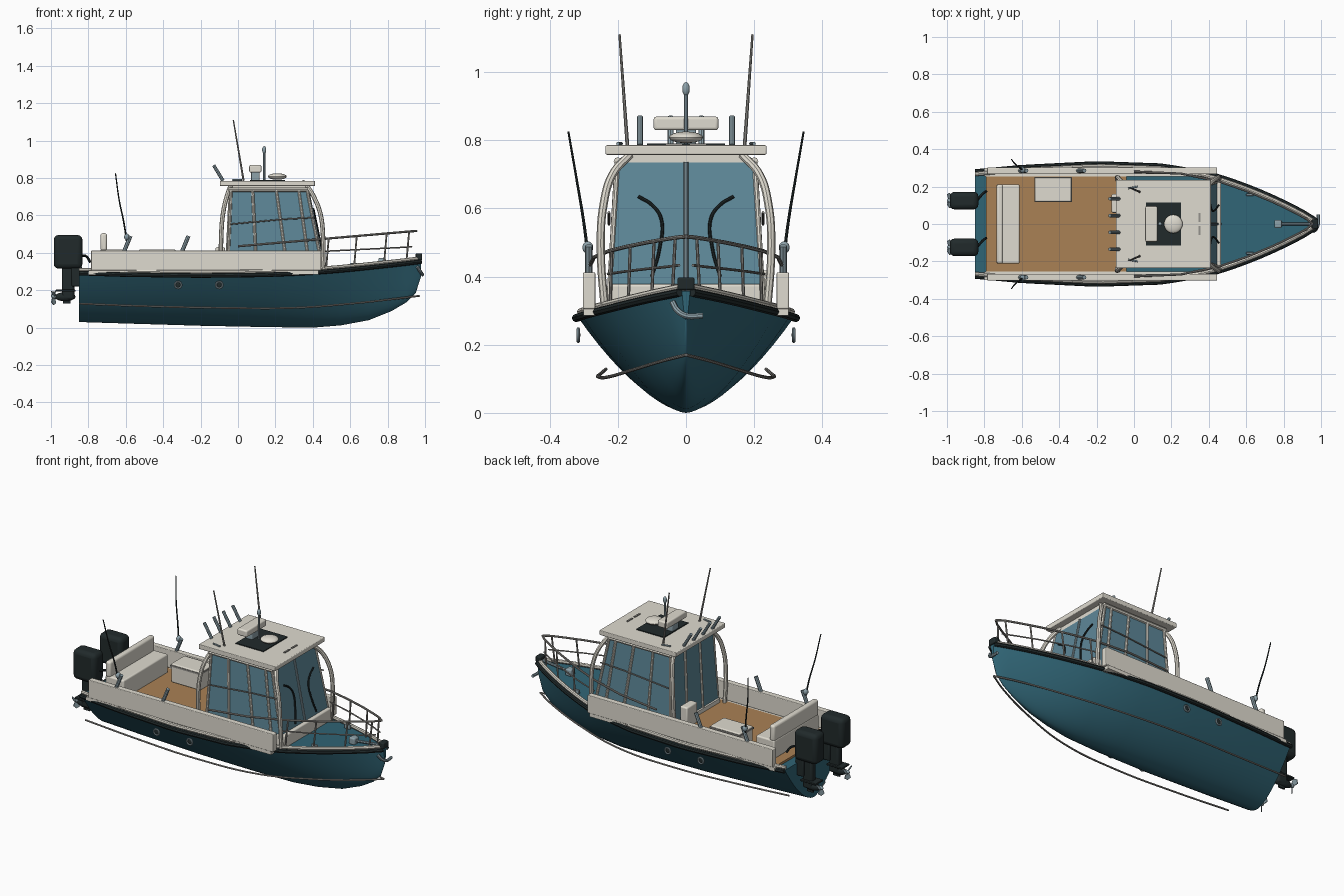
import bpy, bmesh, math
from mathutils import Vector

if "Cube" in bpy.data.objects:
    bpy.data.objects.remove(bpy.data.objects["Cube"], do_unlink=True)


def material(name, r, g, b):
    m = bpy.data.materials.new(name)
    m.use_nodes = True
    m.diffuse_color = (r, g, b, 1)
    m.node_tree.nodes["Principled BSDF"].inputs["Base Color"].default_value = (r, g, b, 1)
    return m


TEAL = material("teal paint", .03, .13, .18)
WHITE = material("off white", .74, .71, .63)
WOOD = material("teak", .4, .22, .09)
GLASS = material("blue glass", .11, .24, .31)
BLACK = material("black", .015, .023, .024)
METAL = material("steel", .27, .36, .4)
GREY = material("warm grey", .3, .29, .27)


def finish(ob, mat, bevel=0, angle=40):
    ob.data.materials.append(mat)
    bpy.ops.object.select_all(action='DESELECT')
    bpy.context.view_layer.objects.active = ob
    ob.select_set(True)
    if ob.type == 'CURVE':
        bpy.ops.object.convert(target='MESH')
    if bevel:
        mod = ob.modifiers.new("rounding", 'BEVEL')
        mod.width, mod.segments = bevel, 3
    bpy.ops.object.shade_smooth_by_angle(angle=math.radians(angle))
    return ob


def mesh_object(name, bm, mat, bevel=0):
    bmesh.ops.recalc_face_normals(bm, faces=bm.faces)
    me = bpy.data.meshes.new(name)
    bm.to_mesh(me)
    bm.free()
    ob = bpy.data.objects.new(name, me)
    bpy.context.collection.objects.link(ob)
    return finish(ob, mat, bevel)


def box(name, x, y, z, mat, bevel=0):
    bm = bmesh.new()
    bmesh.ops.create_cube(bm, size=1)
    for v in bm.verts:
        v.co = [r[0] + (c + .5) * (r[1] - r[0]) for c, r in zip(v.co, (x, y, z))]
    return mesh_object(name, bm, mat, bevel)


def ball(name, centre, scale, mat):
    bm = bmesh.new()
    bmesh.ops.create_uvsphere(bm, u_segments=20, v_segments=12, radius=1)
    for v in bm.verts:
        v.co = [c + s * k for c, s, k in zip(centre, scale, v.co)]
    return mesh_object(name, bm, mat)


def tube(name, pts, r, mat, smooth=False, tip=1, closed=False):
    cu = bpy.data.curves.new(name, 'CURVE')
    cu.dimensions, cu.bevel_depth, cu.bevel_resolution = '3D', r, 2
    cu.use_fill_caps, cu.resolution_u = True, 6
    sp = cu.splines.new('BEZIER' if smooth else 'POLY')
    points = sp.bezier_points if smooth else sp.points
    points.add(len(pts) - 1)
    for i, (p, q) in enumerate(zip(points, pts)):
        p.co = q if smooth else (*q, 1)
        p.radius = 1 + (tip - 1) * i / (len(pts) - 1)
        if smooth:
            p.handle_left_type = p.handle_right_type = 'AUTO'
    sp.use_cyclic_u = closed
    ob = bpy.data.objects.new(name, cu)
    bpy.context.collection.objects.link(ob)
    return finish(ob, mat)


def flip(pts, s):
    return [(x, s * y, z) for x, y, z in pts]


SIDES = (("left", 1), ("right", -1))

# Hull stations: x, half beam, keel height, sheer height
STATIONS = [(-.85, .275, .03, .295), (-.6, .298, .022, .287), (-.2, .318, .01, .282),
            (.15, .306, .003, .286), (.4, .265, 0, .298), (.55, .217, .012, .31),
            (.7, .158, .04, .325), (.82, .102, .088, .338), (.9, .06, .135, .347),
            (.95, .032, .185, .353), (.978, .012, .27, .357)]


def station(x):
    for a, b in zip(STATIONS, STATIONS[1:]):
        if x <= b[0]:
            t = (x - a[0]) / (b[0] - a[0])
            return [p + (q - p) * t for p, q in zip(a, b)]
    return list(STATIONS[-1])


def edge(inset, up, start=-.85, end=.978, n=24):
    out = []
    for i in range(n + 1):
        x, b, k, s = station(start + (end - start) * i / n)
        out.append((x, max(b - inset, .004), s + up))
    return out


bm = bmesh.new()
N = 12
rings = []
for x, b, k, s in STATIONS:
    half = [(b * (j / N) ** 1.2, k + (s - k) * (j / N) ** 2) for j in range(N + 1)]
    prof = [(-y, z) for y, z in half[:0:-1]] + half
    rings.append([bm.verts.new((x, y, z)) for y, z in prof])
for a, b in zip(rings, rings[1:]):
    for j in range(2 * N):
        bm.faces.new((a[j], a[j + 1], b[j + 1], b[j]))
    bm.faces.new((a[-1], a[0], b[0], b[-1]))
bm.faces.new(rings[0])
bm.faces.new(rings[-1])
mesh_object("hull_and_deck", bm, TEAL)

# Rails and fittings along the hull
for side, s in SIDES:
    tube(side + "_rub_rail", flip(edge(-.006, -.004), s), .012, BLACK)
    tube(side + "_toe_rail", flip(edge(.008, .014), s), .011, WHITE)
    spray = [(-.85, .235, .128), (-.5, .25, .115), (-.1, .258, .106), (.3, .225, .106),
             (.6, .15, .128), (.85, .06, .155), (.97, 0, .17)]
    tube(side + "_spray_rail", flip(spray, s), .005, GREY, True)
    box(side + "_bulwark", (-.785, .445), sorted((s * .266, s * .302)), (.305, .412), WHITE, .004)
    box(side + "_side_deck", (-.8, .43), sorted((s * .255, s * .3)), (.285, .306), WHITE)
    for x in (-.32, -.1):
        ring = [(x + .018 * math.cos(a), s * .316, .228 + .018 * math.sin(a))
                for a in (i * math.pi / 8 for i in range(16))]
        tube(side + "_porthole_ring", ring, .005, METAL, closed=True)
        ball(side + "_porthole_glass", (x, s * .314, .228), (.017, .004, .017), BLACK)

# Cockpit
box("cockpit_floor", (-.79, -.04), (-.266, .266), (.28, .306), WOOD)
box("bench_seat", (-.735, -.612), (-.212, .212), (.306, .418), WHITE, .008)
box("bench_back", (-.735, -.7), (-.212, .212), (.41, .505), WHITE, .012)
box("storage_box", (-.53, -.335), (.12, .247), (.306, .418), WHITE, .006)
box("storage_box_lid", (-.533, -.332), (.117, .25), (.4, .41), GREY)
box("rear_step_seat", (-.12, -.07), (.06, .16), (.306, .43), WHITE, .008)

# Cabin glass: tapered block
Z0, Z1 = .3, .735


def wall(z):
    t = (z - Z0) / (Z1 - Z0)
    return -.06 + .02 * t, .46 - .088 * t, .225 - .025 * t


bm = bmesh.new()
bmesh.ops.create_cube(bm, size=2)
for v in bm.verts:
    z = Z1 if v.co.z > 0 else Z0
    rear, front, y = wall(z)
    v.co = (front if v.co.x > 0 else rear, y * v.co.y, z)
mesh_object("cabin_glass", bm, GLASS)
box("cabin_header", (-.045, .372), (-.17, .17), (.733, .765), WHITE)
box("roof", (-.097, .412), (-.236, .236), (.757, .785), WHITE, .004)
box("windshield_sill", (.41, .465), (-.225, .225), (.3, .378), WHITE, .008)
box("rear_sill", (-.07, -.04), (-.225, .225), (.3, .33), WHITE)

# Cabin frames, mullions and wipers
for side, s in SIDES:
    front = [(.455, .238, .3), (.455, .25, .48), (.44, .242, .61), (.405, .215, .7), (.37, .165, .757)]
    rear = [(-.09, .238, .3), (-.09, .25, .48), (-.08, .242, .61), (-.06, .215, .7), (-.04, .165, .757)]
    tube(side + "_front_frame", flip(front, s), .012, WHITE, True)
    tube(side + "_rear_frame", flip(rear, s), .012, WHITE, True)
    tube(side + "_upper_frame", flip([(-.05, .2, .738), (.375, .2, .738)], s), .012, WHITE)
    for low, high in ((-.055, -.037), (.1, .078), (.265, .205), (.385, .325), (.455, .37)):
        tube(side + "_mullion", flip([(low, .227, Z0), (high, .202, Z1)], s), .008, WHITE)
    tube(side + "_cabin_rail", flip([(-.04, .226, .553), (.25, .226, .58), (.41, .226, .588)], s), .004, GREY)
    tube(side + "_rear_post", flip([(-.062, .075, Z0), (-.042, .07, Z1)], s), .008, WHITE)
    wiper = [(wall(z)[1] + .012, y, z) for y, z in ((.14, .635), (.1, .61), (.073, .57), (.078, .48), (.1, .4))]
    tube(side + "_wiper", flip(wiper, s), .005, BLACK, True)
    tube(side + "_grab_rail", flip([(.02, .2, .79), (-.03, .19, .79)], s), .005, METAL)
tube("windshield_post", [(.462, 0, Z0), (.374, 0, Z1)], .007, METAL)

# Roof equipment
box("roof_plate", (.065, .25), (-.115, .115), (.783, .79), BLACK)
box("radar_bar", (.06, .125), (-.095, .095), (.829, .869), WHITE, .008)
box("radar_pedestal", (.07, .115), (-.03, .03), (.785, .832), METAL, .005)
ball("satellite_dome", (.21, 0, .808), (.05, .05, .017), WHITE)
tube("mast", [(.14, 0, .785), (.14, 0, .94)], .006, METAL)
ball("mast_light", (.14, 0, .95), (.011, .011, .02), METAL)
for y in (-.135, -.045, .045, .135):
    tube("roof_rod_holder", [(-.08, y, .785), (-.13, y, .868)], .009, METAL)
for side, s in SIDES:
    tube(side + "_antenna", flip([(.03, .172, .785), (-.025, .195, 1.11)], s), .006, GREY, tip=.6)
    box(side + "_roof_vent", (.345, .355), sorted((s * .01, s * .06)), (.785, .79), GREY)

# Fishing gear on the bulwarks
for side, s in SIDES:
    for x in (-.575, -.265):
        tube(side + "_rod_holder", flip([(x - .035, .285, .405), (x, .285, .49)], s), .011, METAL)
    rod = [(-.592, .285, .44), (-.61, .3, .56), (-.635, .32, .68), (-.655, .345, .825)]
    tube(side + "_fishing_rod", flip(rod, s), .005, BLACK, True, .6)
    ball(side + "_reel", (-.595, s * .288, .485), (.014, .016, .018), METAL)

# Bow rails
for side, s in SIDES:
    def rail(x, z):
        return (x, max(station(x)[1] - .02, .0), z)
    xs = [.0, .25, .45, .6, .75, .86, .92]
    top = [rail(x, .435 + .082 * x / .95) for x in xs]
    top = [(x, min(y, .28), z) for x, y, z in top] + [(.955, 0, .517)]
    low = [rail(x, .385 + .05 * x) for x in xs[2:-1]] + [(.93, .02, .433)]
    tube(side + "_bow_rail", flip(top, s), .006, GREY)
    tube(side + "_lower_bow_rail", flip(low, s), .004, GREY)
    for x in (.47, .62, .78, .9):
        foot = rail(x, station(x)[3])
        tube(side + "_stanchion", flip([foot, rail(x + .015, .437 + .082 * x / .95)], s), .005, GREY)
    box(side + "_bow_cleat", (.6, .64), sorted((s * .15, s * .162)), (.32, .345), METAL, .003)

# Anchor gear and bow cap
box("bow_cap", (.95, .985), (-.025, .025), (.36, .397), BLACK, .006)
box("windlass", (.75, .79), (-.022, .022), (.33, .372), METAL, .008)
tube("anchor_chain", [(.78, 0, .35), (.95, 0, .37)], .008, METAL)
tube("anchor", [(.96, -.04, .325), (.975, -.025, .3), (.985, 0, .285), (.985, .05, .285)], .009, METAL, True)

# Twin outboard engines
for side, s in SIDES:
    c = s * .125
    box(side + "_engine_cowl", (-.985, -.832), (c - .047, c + .047), (.315, .495), BLACK, .025)
    box(side + "_engine_leg", (-.94, -.875), (c - .022, c + .022), (.15, .33), BLACK, .012)
    box(side + "_engine_bracket", (-.89, -.835), (c - .035, c + .035), (.22, .33), BLACK, .008)
    box(side + "_cavitation_plate", (-.975, -.87), (c - .035, c + .035), (.192, .203), BLACK, .003)
    ball(side + "_gearcase", (-.925, c, .165), (.056, .022, .024), BLACK)
    box(side + "_skeg", (-.935, -.895), (c - .005, c + .005), (.128, .16), BLACK)
    tube(side + "_engine_cable", [(-.84, c, .385), (-.81, c + .035, .38), (-.79, c + .05, .35)], .007, BLACK, True)
    ball(side + "_propeller_hub", (-.982, c, .168), (.018, .012, .012), METAL)
    for i in range(3):
        a = i * math.tau / 3 + .5
        u = Vector((0, math.cos(a), math.sin(a)))
        w = Vector((.012, -math.sin(a) * .012, math.cos(a) * .012))
        hub = Vector((-.984, c, .168))
        bm = bmesh.new()
        blade = [hub + u * .008 - w * .5, hub + u * .032 - w, hub + u * .047,
                 hub + u * .036 + w, hub + u * .008 + w * .5]
        face = bm.faces.new([bm.verts.new(p) for p in blade])
        ext = bmesh.ops.extrude_face_region(bm, geom=[face])["geom"]
        for v in ext:
            if isinstance(v, bmesh.types.BMVert):
                v.co.x -= .004
        mesh_object(side + "_propeller_blade", bm, METAL)
